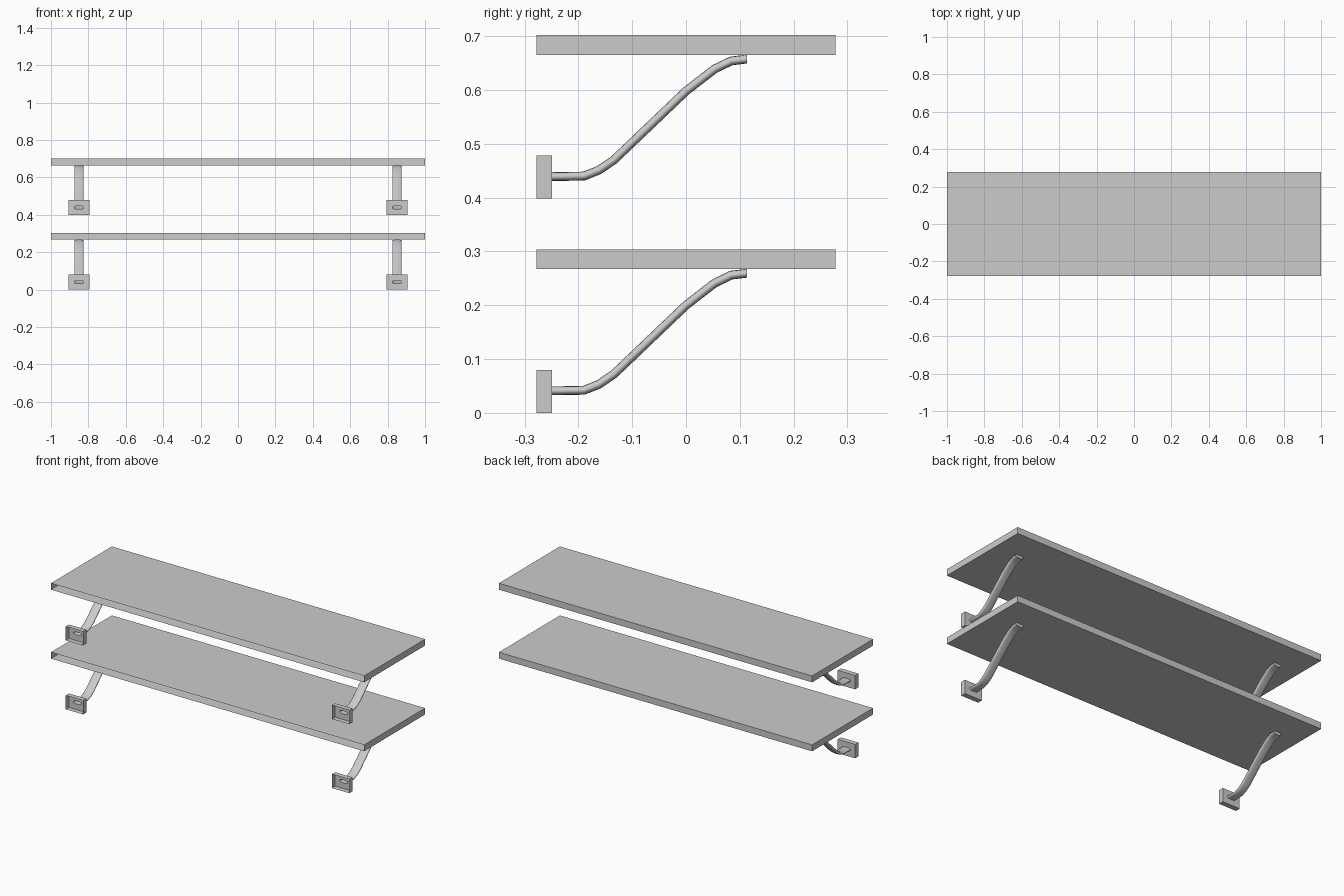
import bpy, bmesh, math
from mathutils import Vector

if "Cube" in bpy.data.objects:
    bpy.data.objects.remove(bpy.data.objects["Cube"])

SHELF_GAP = 0.398
ARM_X = 0.85
Y0, Y1 = -0.278, -0.249          # wall side and inner side of the plates
ARM_PATH = [(Y1, 0.041), (-0.19, 0.042), (-0.162, 0.053), (-0.134, 0.072),
            (0.0, 0.2), (0.053, 0.241), (0.084, 0.256), (0.113, 0.2595)]
SIDES = 16


def finish(name, bm, smooth=False):
    bmesh.ops.recalc_face_normals(bm, faces=bm.faces)
    mesh = bpy.data.meshes.new(name)
    bm.to_mesh(mesh)
    bm.free()
    obj = bpy.data.objects.new(name, mesh)
    bpy.context.collection.objects.link(obj)
    if smooth:
        bpy.context.view_layer.objects.active = obj
        obj.select_set(True)
        bpy.ops.object.shade_smooth_by_angle(angle=math.radians(40))
        obj.select_set(False)
    return obj


def skin(bm, a, b):
    for i in range(len(a)):
        j = (i + 1) % len(a)
        bm.faces.new((a[i], a[j], b[j], b[i]))


def rect(bm, x, y, w, z0, z1):
    return [bm.verts.new((x + s * w / 2, y, z))
            for s, z in ((-1, z0), (1, z0), (1, z1), (-1, z1))]


def section():
    # flattened tube: a rounded slot outline
    pts = []
    for i in range(SIDES):
        t = 2 * math.pi * (i + 0.5) / SIDES
        c, s = math.cos(t), math.sin(t)
        pts.append((0.0255 * math.copysign(abs(c) ** 0.6, c),
                    0.0083 * math.copysign(abs(s) ** 0.8, s)))
    return pts


def ring(bm, x, i, dz):
    p = [Vector(q) for q in ARM_PATH]
    if i in (0, len(p) - 1):
        n, k = Vector((0, 1)), 1.0
    else:
        d0, d1 = (p[i] - p[i - 1]).normalized(), (p[i + 1] - p[i]).normalized()
        t = (d0 + d1).normalized()
        n, k = Vector((-t.y, t.x)), 1 / t.dot(d0)
    out = []
    for u, v in section():
        q = p[i] + n * v * k
        out.append(bm.verts.new((x + u, q.x, q.y + dz)))
    return out


def shelf(name, dz):
    # board, open along the wall side
    bm = bmesh.new()
    front = rect(bm, 0, Y0, 2, 0.267 + dz, 0.304 + dz)
    back = rect(bm, 0, -Y0, 2, 0.267 + dz, 0.304 + dz)
    skin(bm, front, back)
    bm.faces.new(back)
    finish(name, bm)


def plate(name, x, dz):
    # hollow mounting plate, open to the wall, with a slot for the arm
    bm = bmesh.new()
    rim = rect(bm, x, Y0, 0.111, dz, 0.08 + dz)
    face = rect(bm, x, Y1, 0.111, dz, 0.08 + dz)
    skin(bm, rim, face)
    slot = ring(bm, x, 0, dz)
    edges = [bm.edges.new((slot[i - 1], slot[i])) for i in range(SIDES)]
    edges += [bm.edges.get((face[i - 1], face[i])) for i in range(4)]
    bmesh.ops.triangle_fill(bm, edges=edges, use_beauty=True)
    bmesh.ops.dissolve_limit(bm, angle_limit=0.01, verts=[], edges=[])
    finish(name, bm)


def arm(name, x, dz):
    # bent flat tube running from the plate to the underside of the board
    bm = bmesh.new()
    rings = [ring(bm, x, i, dz) for i in range(len(ARM_PATH))]
    for a, b in zip(rings, rings[1:]):
        skin(bm, a, b)
    bm.faces.new(rings[-1])
    finish(name, bm, smooth=True)


for level, dz in (("lower", 0), ("upper", SHELF_GAP)):
    shelf(level + "_shelf", dz)
    for side, sx in (("left", -1), ("right", 1)):
        plate(f"{level}_{side}_plate", sx * ARM_X, dz)
        arm(f"{level}_{side}_arm", sx * ARM_X, dz)
